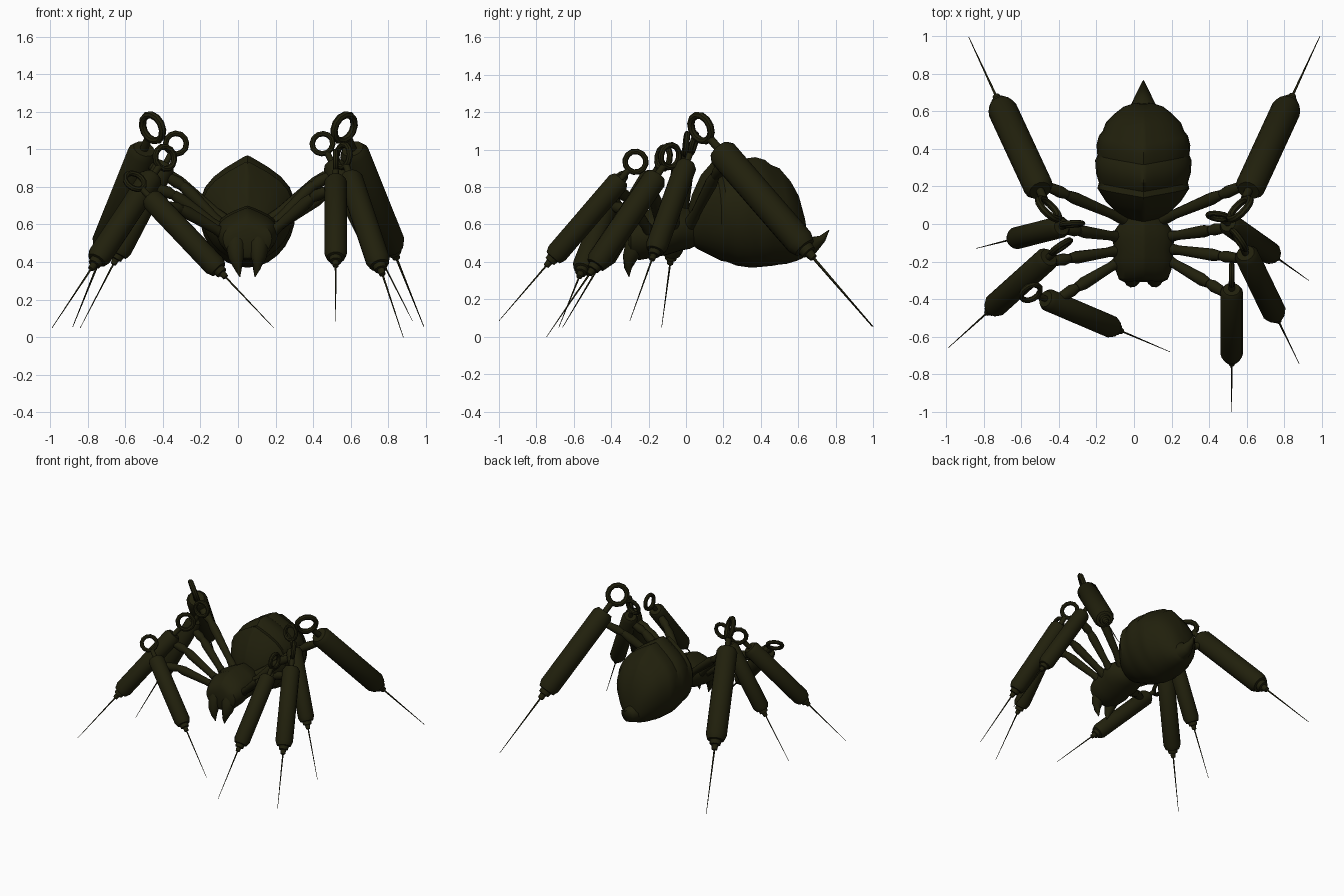
import bpy, bmesh, math
from mathutils import Vector

cube = bpy.data.objects.get("Cube")
if cube:
    bpy.data.objects.remove(cube, do_unlink=True)

mat = bpy.data.materials.new("dark_olive")
mat.use_nodes = True
COLOUR = (0.015, 0.0143, 0.0037, 1)
mat.diffuse_color = COLOUR
mat.node_tree.nodes["Principled BSDF"].inputs["Base Color"].default_value = COLOUR
MID = 0.05  # the body sits slightly to the left of centre


def finish(bm, name, angle=40):
    bmesh.ops.recalc_face_normals(bm, faces=bm.faces)
    me = bpy.data.meshes.new(name)
    bm.to_mesh(me)
    bm.free()
    me.materials.append(mat)
    ob = bpy.data.objects.new(name, me)
    bpy.context.collection.objects.link(ob)
    bpy.ops.object.select_all(action='DESELECT')
    ob.select_set(True)
    bpy.context.view_layer.objects.active = ob
    bpy.ops.object.shade_smooth_by_angle(angle=math.radians(angle))


def skin(bm, rings, closed=False):
    """Bridge successive rings of points; cap the ends unless closed."""
    vs = [[bm.verts.new(p) for p in ring] for ring in rings]
    n = len(vs[0])
    pairs = list(zip(vs, vs[1:])) + ([(vs[-1], vs[0])] if closed else [])
    for a, b in pairs:
        for i in range(n):
            bm.faces.new((a[i], a[(i + 1) % n], b[(i + 1) % n], b[i]))
    if not closed:
        bm.faces.new(vs[0])
        bm.faces.new(vs[-1])


def tube(bm, points, radii, sides=10):
    """Round tube through points, with a radius at each one."""
    pts = [Vector(p) for p in points]
    rings = []
    for i, p in enumerate(pts):
        d = (pts[min(i + 1, len(pts) - 1)] - pts[max(i - 1, 0)]).normalized()
        u = d.cross(Vector((0.31, 0.2, 0.93))).normalized()
        v = d.cross(u)
        rings.append([p + radii[i] * (math.cos(t) * u + math.sin(t) * v)
                      for t in (k * math.tau / sides for k in range(sides))])
    skin(bm, rings)


def loft(name, stations, chevron, n=28):
    """Body from (y, half width, top, bottom) stations; chevron pulls the peaked crest forward."""
    bm = bmesh.new()
    rings = []
    for y, w, top, low in stations:
        mid, half = (top + low) / 2, (top - low) / 2
        ring = []
        for k in range(n):
            c, s = math.cos(k * math.tau / n), math.sin(k * math.tau / n)
            up = max(s, 0)
            ring.append((MID + w * c * (1 - 0.75 * up ** 4), y - chevron * w * up ** 2, mid + half * s))
        rings.append(ring)
    skin(bm, rings)
    finish(bm, name, 35)


# Abdomen with stepped plates
loft("abdomen", [
    (0.02, 0.07, 0.66, 0.50), (0.06, 0.14, 0.76, 0.47), (0.12, 0.20, 0.865, 0.44),
    (0.19, 0.245, 0.935, 0.405), (0.22, 0.237, 0.93, 0.40), (0.27, 0.252, 0.968, 0.38),
    (0.34, 0.257, 0.968, 0.37), (0.365, 0.245, 0.952, 0.37), (0.42, 0.25, 0.96, 0.375),
    (0.47, 0.237, 0.945, 0.38), (0.495, 0.217, 0.92, 0.385), (0.54, 0.20, 0.90, 0.39),
    (0.59, 0.15, 0.83, 0.405), (0.625, 0.105, 0.75, 0.42), (0.645, 0.045, 0.63, 0.45)], 0.2)

# Upturned tail spike
bm = bmesh.new()
tube(bm, [(MID, 0.57, 0.50), (MID, 0.63, 0.49), (MID, 0.68, 0.49), (MID, 0.73, 0.525), (MID, 0.765, 0.57)],
     [0.10, 0.07, 0.045, 0.02, 0.002], 12)
finish(bm, "tail_spike", 60)

# Thorax and head, one lofted shell with a peaked hood
loft("thorax", [
    (0.08, 0.07, 0.66, 0.50), (0.02, 0.115, 0.68, 0.47), (-0.03, 0.15, 0.69, 0.46),
    (-0.09, 0.165, 0.70, 0.44), (-0.14, 0.152, 0.69, 0.43), (-0.19, 0.162, 0.69, 0.42),
    (-0.25, 0.147, 0.665, 0.41), (-0.295, 0.13, 0.63, 0.42), (-0.31, 0.10, 0.585, 0.45)], -0.1)

# Jaws with curved fangs
for side, label in ((1, "left"), (-1, "right")):
    bm = bmesh.new()
    x = MID + side * 0.06
    tube(bm, [(x, -0.23, 0.55), (x, -0.275, 0.48), (x, -0.30, 0.42), (x - side * 0.01, -0.31, 0.37),
              (x - side * 0.02, -0.305, 0.32)], [0.06, 0.055, 0.04, 0.022, 0.002], 10)
    finish(bm, label + "_fang", 60)

# Syringe profile: (radius, distance from the ring centre), as fractions of its length
PROFILE = [(0.015, 0.056), (0.015, 0.106), (0.04, 0.106), (0.054, 0.128), (0.054, 0.575),
           (0.043, 0.603), (0.03, 0.605), (0.028, 0.627), (0.017, 0.629), (0.014, 0.655),
           (0.0045, 0.659), (0.0012, 1.0)]


def leg(name, ring, tip, normal, hip):
    ring, tip, normal, hip = map(Vector, (ring, tip, normal, hip))
    axis = (tip - ring).normalized()
    size = (tip - ring).length
    normal = (normal - axis * axis.dot(normal)).normalized()
    across = axis.cross(normal)
    # Barrel, nozzle and needle
    bm = bmesh.new()
    skin(bm, [[ring + size * (axis * s + r * (math.cos(t) * normal + math.sin(t) * across))
               for t in (k * math.tau / 14 for k in range(14))] for r, s in PROFILE])
    finish(bm, name + "_syringe")
    # Finger ring
    bm = bmesh.new()
    rings = []
    for k in range(12):
        t = k * math.tau / 12
        out = math.cos(t) * axis + math.sin(t) * across
        rings.append([ring + size * (out * (0.05 + 0.0135 * math.cos(a)) + normal * 0.0135 * math.sin(a))
                      for a in (j * math.tau / 8 for j in range(8))])
    skin(bm, rings, closed=True)
    finish(bm, name + "_ring")
    # Jointed arm from the thorax to the barrel
    end = ring + axis * size * 0.16
    knee = hip.lerp(end, 0.66)
    knee.z += 0.035
    bm = bmesh.new()
    tube(bm, [hip, hip.lerp(knee, 0.25), hip.lerp(knee, 0.85), knee], [0.036, 0.026, 0.034, 0.025])
    tube(bm, [hip.lerp(knee, 0.95), knee.lerp(end, 0.2), knee.lerp(end, 0.6), end], [0.02, 0.033, 0.027, 0.02])
    finish(bm, name + "_arm")


# Each leg: ring centre, needle tip, ring facing, hip
leg("left_rear_leg", (0.565, 0.08, 1.115), (0.99, 1.0, 0.055), (-0.68, 0.65, 0.33), (0.14, 0.02, 0.60))
leg("right_rear_leg", (-0.455, 0.08, 1.115), (-0.88, 0.995, 0.055), (0.68, 0.65, 0.33), (-0.04, 0.02, 0.60))
leg("left_second_leg", (0.45, 0.04, 1.03), (0.93, -0.30, 0.085), (0, 1, 0), (0.17, -0.07, 0.58))
leg("right_second_leg", (-0.33, 0.0, 1.03), (-0.84, -0.13, 0.05), (0, 1, 0), (-0.07, -0.07, 0.58))
leg("left_third_leg", (0.56, -0.085, 0.965), (0.88, -0.745, 0.0), (0.7, 0.6, 0), (0.17, -0.13, 0.56))
leg("right_third_leg", (-0.39, -0.12, 0.955), (-0.99, -0.66, 0.05), (0.68, -0.74, 0.3), (-0.07, -0.14, 0.56))
leg("left_front_leg", (0.52, -0.27, 0.935), (0.52, -1.0, 0.085), (1, 0, 0), (0.16, -0.18, 0.54))
leg("right_front_leg", (-0.55, -0.365, 0.83), (0.19, -0.68, 0.05), (0.4, -0.68, 0.65), (-0.06, -0.19, 0.54))
